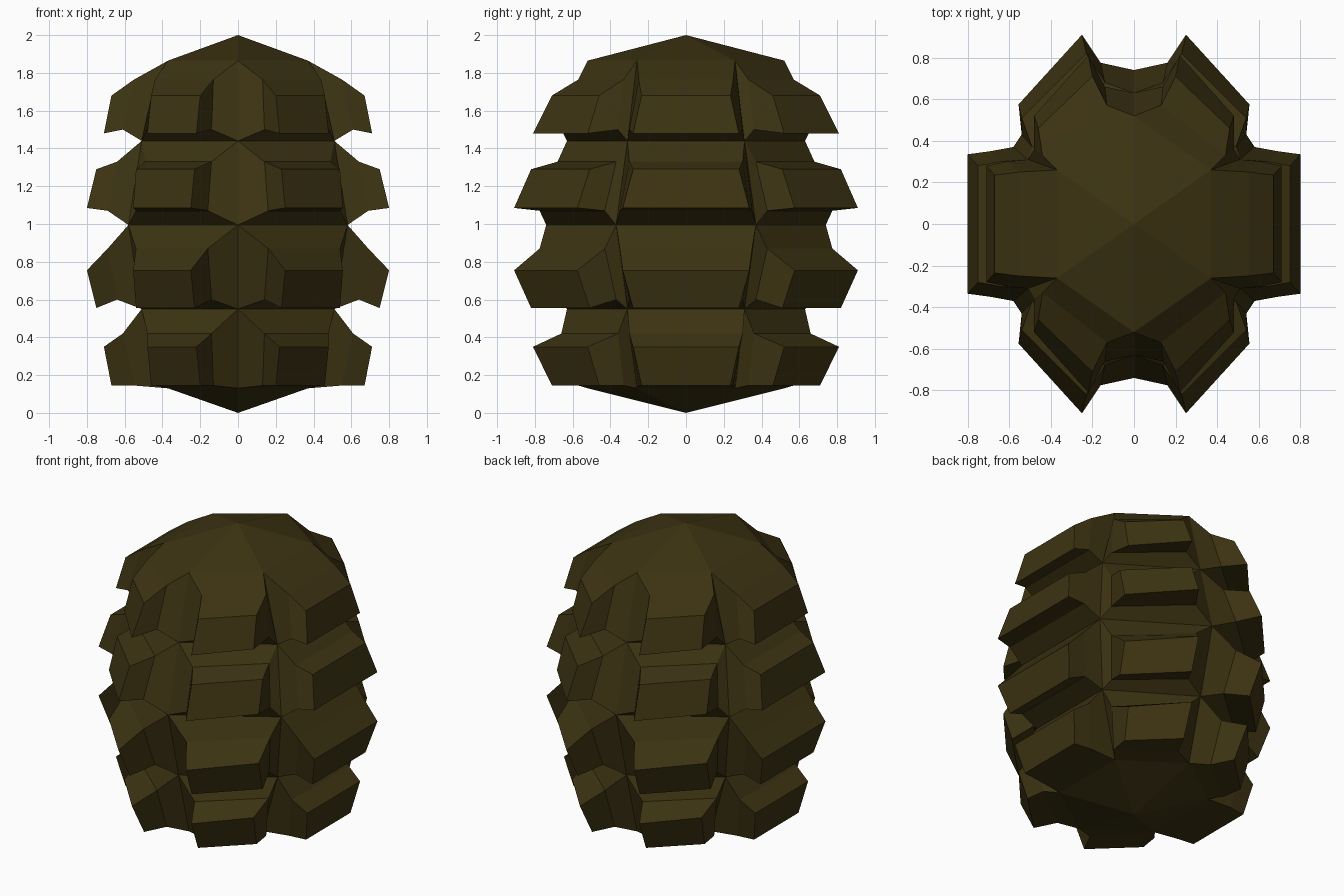
import bpy, bmesh

if "Cube" in bpy.data.objects:
    bpy.data.objects.remove(bpy.data.objects["Cube"])

# Single dark olive-brown colour
mat = bpy.data.materials.new("dark olive brown")
mat.diffuse_color = (0.046, 0.033, 0.006, 1)
mat.use_nodes = True
mat.node_tree.nodes["Principled BSDF"].inputs["Base Color"].default_value = mat.diffuse_color

# Hexagonal core rings, bottom to top: height, front vertex y, side vertex (x, y)
RINGS = [(0.13, 0.52, 0.37, 0.26), (0.55, 0.63, 0.51, 0.31), (0.995, 0.74, 0.58, 0.37),
         (1.44, 0.63, 0.51, 0.31), (1.865, 0.52, 0.37, 0.26)]

# Scale edge plans: (mid, outer), each with inner corner a, outer corner b, side corner s
END_SMALL = (((.13, .57), (.44, .33), (.55, .25)), ((.20, .71), (.46, .46), (.67, .235)))
END_LARGE = (((.14, .66), (.48, .36), (.61, .30)), ((.22, .81), (.48, .52), (.71, .28)))
MID_SMALL = (((.14, .68), (.49, .37), (.64, .30)), ((.23, .82), (.54, .51), (.75, .28)))
MID_LARGE = (((.16, .775), (.54, .43), (.69, .35)), ((.25, .91), (.555, .575), (.80, .335)))

# Bands of scales: lower plan, upper plan, heights (mid low, outer low, outer high, mid high)
BANDS = [(END_SMALL, END_LARGE, (.145, .145, .35, .42)),
         (MID_SMALL, MID_LARGE, (.60, .555, .755, .87)),
         (MID_LARGE, MID_SMALL, (1.07, 1.085, 1.29, 1.33)),
         (END_LARGE, END_SMALL, (1.50, 1.48, 1.68, 1.765))]

bm = bmesh.new()


def loop(kind, sx, sy, low, high, zl, zh):
    """Four corners of one scale section, from plan points (a, b, s)."""
    def pair(p):
        if kind == "front":
            return [(sx * p[0][0], sy * p[0][1]), (sx * p[1][0], sy * p[1][1])]
        return [(sx * p[2][0], p[2][1]), (sx * p[2][0], -p[2][1])]
    l, h = pair(low), pair(high)
    return [bm.verts.new(c) for c in
            ((*l[0], zl), (*l[1], zl), (*h[1], zh), (*h[0], zh))]


def ring_plan(r):
    return ((0, r[1]), (r[2], r[3]), (r[2], r[3]))


# Scales: each core face pushed out twice
places = [("front", x, y) for x in (1, -1) for y in (1, -1)] + [("side", 1, 1), ("side", -1, 1)]
for i, (low, high, z) in enumerate(BANDS):
    r0, r1 = RINGS[i], RINGS[i + 1]
    for kind, sx, sy in places:
        steps = [loop(kind, sx, sy, ring_plan(r0), ring_plan(r1), r0[0], r1[0]),
                 loop(kind, sx, sy, low[0], high[0], z[0], z[3]),
                 loop(kind, sx, sy, low[1], high[1], z[1], z[2])]
        for p, q in zip(steps, steps[1:]):
            for k in range(4):
                n = (k + 1) % 4
                bm.faces.new((p[k], p[n], q[n], q[k]))
        bm.faces.new(steps[2])

# Pointed caps, top and bottom
for r, tip_z in ((RINGS[0], 0), (RINGS[-1], 2)):
    z, y0, x, y = r
    rim = [(0, y0), (x, y), (x, -y), (0, -y0), (-x, -y), (-x, y)]
    vs = [bm.verts.new((*c, z)) for c in rim]
    tip = bm.verts.new((0, 0, tip_z))
    for k in range(6):
        bm.faces.new((vs[k], vs[(k + 1) % 6], tip))

bmesh.ops.remove_doubles(bm, verts=bm.verts, dist=0.0005)
bmesh.ops.recalc_face_normals(bm, faces=bm.faces)
mesh = bpy.data.meshes.new("scaly_cone")
bm.to_mesh(mesh)
bm.free()
mesh.materials.append(mat)
bpy.context.collection.objects.link(bpy.data.objects.new("scaly_cone", mesh))
